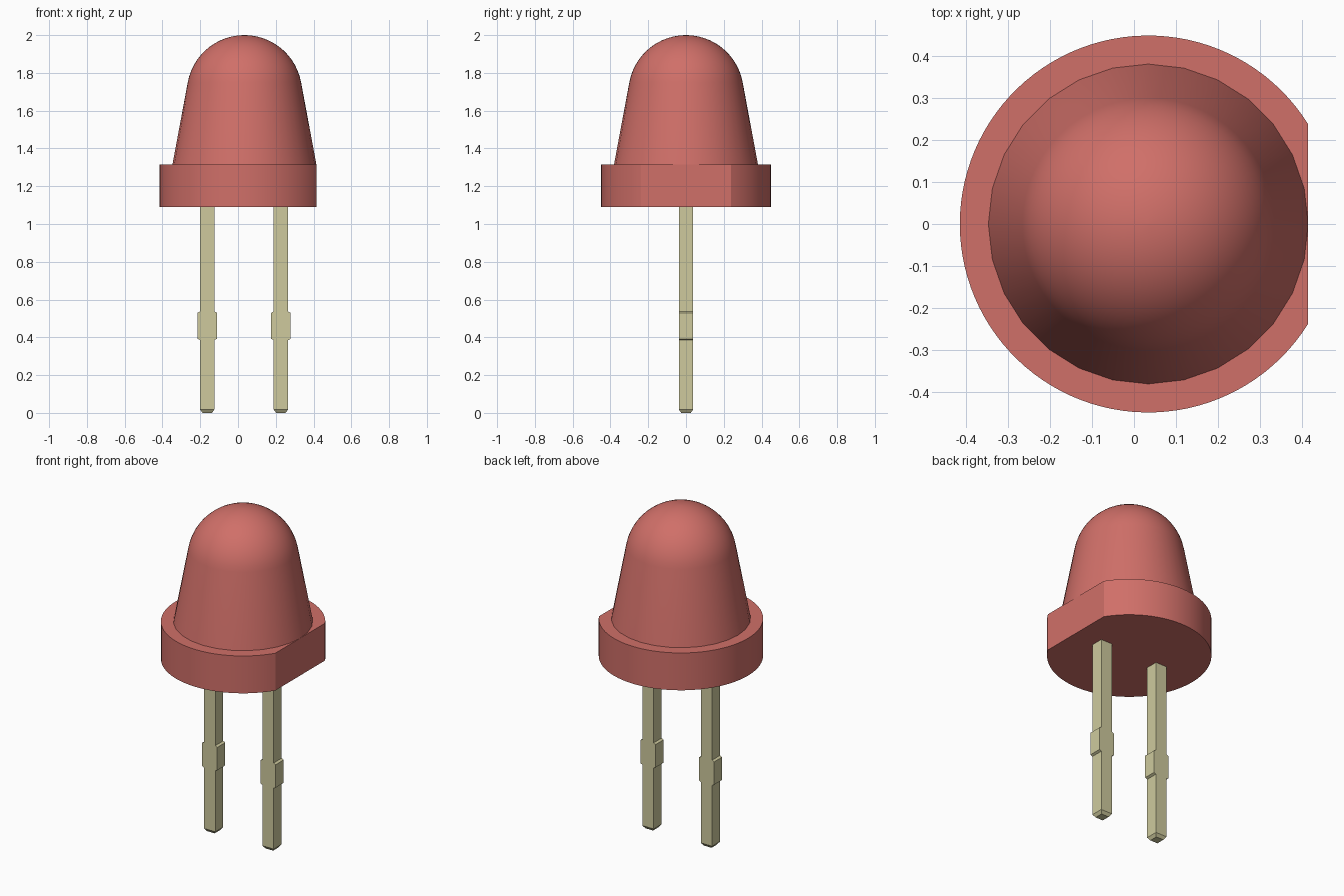
import bpy
import bmesh
from math import sin, cos, pi, acos, radians

cube = bpy.data.objects.get("Cube")
if cube:
    bpy.data.objects.remove(cube, do_unlink=True)

AXIS_X = 0.034  # the round body sits off centre because of its cut side


def material(name, rgb):
    mat = bpy.data.materials.new(name)
    mat.use_nodes = True
    colour = (*rgb, 1)
    mat.diffuse_color = colour
    mat.node_tree.nodes["Principled BSDF"].inputs["Base Color"].default_value = colour
    return mat


def loft(name, rings, mat, x, smooth_angle=None):
    """Skin a stack of closed rings and cap both ends."""
    bm = bmesh.new()
    loops = [[bm.verts.new(p) for p in ring] for ring in rings]
    for low, high in zip(loops, loops[1:]):
        for i in range(len(low)):
            j = (i + 1) % len(low)
            bm.faces.new((low[i], low[j], high[j], high[i]))
    bm.faces.new(loops[0][::-1])
    bm.faces.new(loops[-1])
    bmesh.ops.recalc_face_normals(bm, faces=bm.faces)
    mesh = bpy.data.meshes.new(name)
    bm.to_mesh(mesh)
    bm.free()
    mesh.materials.append(mat)
    obj = bpy.data.objects.new(name, mesh)
    obj.location.x = x
    bpy.context.collection.objects.link(obj)
    if smooth_angle:
        bpy.ops.object.select_all(action="DESELECT")
        obj.select_set(True)
        bpy.context.view_layer.objects.active = obj
        bpy.ops.object.shade_smooth_by_angle(angle=radians(smooth_angle))
    return obj


red = material("red plastic", (0.63, 0.16, 0.14))
metal = material("pale metal", (0.62, 0.59, 0.34))

# Flange: a disc with one flat side facing +x
radius, flat = 0.449, 0.381
start = acos(flat / radius)
arc = [start + (2 * pi - 2 * start) * i / 90 for i in range(91)]
loft("flange", [[(radius * cos(a), radius * sin(a), z) for a in arc]
                for z in (1.09, 1.315)], red, AXIS_X, 30)

# Lens: a tapered wall running into a spherical cap
SIDES = 56
base_r, ball_r, taper = 0.381, 0.305, radians(10.4)
profile = [(base_r, 1.315)]
for i in range(13):
    a = taper + (pi / 2 - taper) * i / 13
    profile.append((ball_r * cos(a), 2 - ball_r + ball_r * sin(a)))
profile.append((0.004, 2))
rings = []
for level, (r, z) in enumerate(profile):
    ring = []
    for i in range(SIDES):
        a = 2 * pi * i / SIDES
        # the foot has half as many corners as the cap
        k = cos(2 * pi / SIDES) if level == 0 and i % 2 else 1
        ring.append((r * k * cos(a), r * k * sin(a), z))
    rings.append(ring)
loft("lens", rings, red, AXIS_X, 40)

# Leads: square pins with a bevelled tip and a wider stop
thin, wide, tip = 0.038, 0.051, 0.025
sections = [(0, tip, tip), (0.018, thin, thin), (0.385, thin, thin),
            (0.392, wide, thin), (0.53, wide, thin), (0.537, thin, thin),
            (1.1, thin, thin)]
for name, x in (("left_lead", 0.227), ("right_lead", -0.163)):
    loft(name, [[(-w, -d, z), (w, -d, z), (w, d, z), (-w, d, z)]
                for z, w, d in sections], metal, x)
